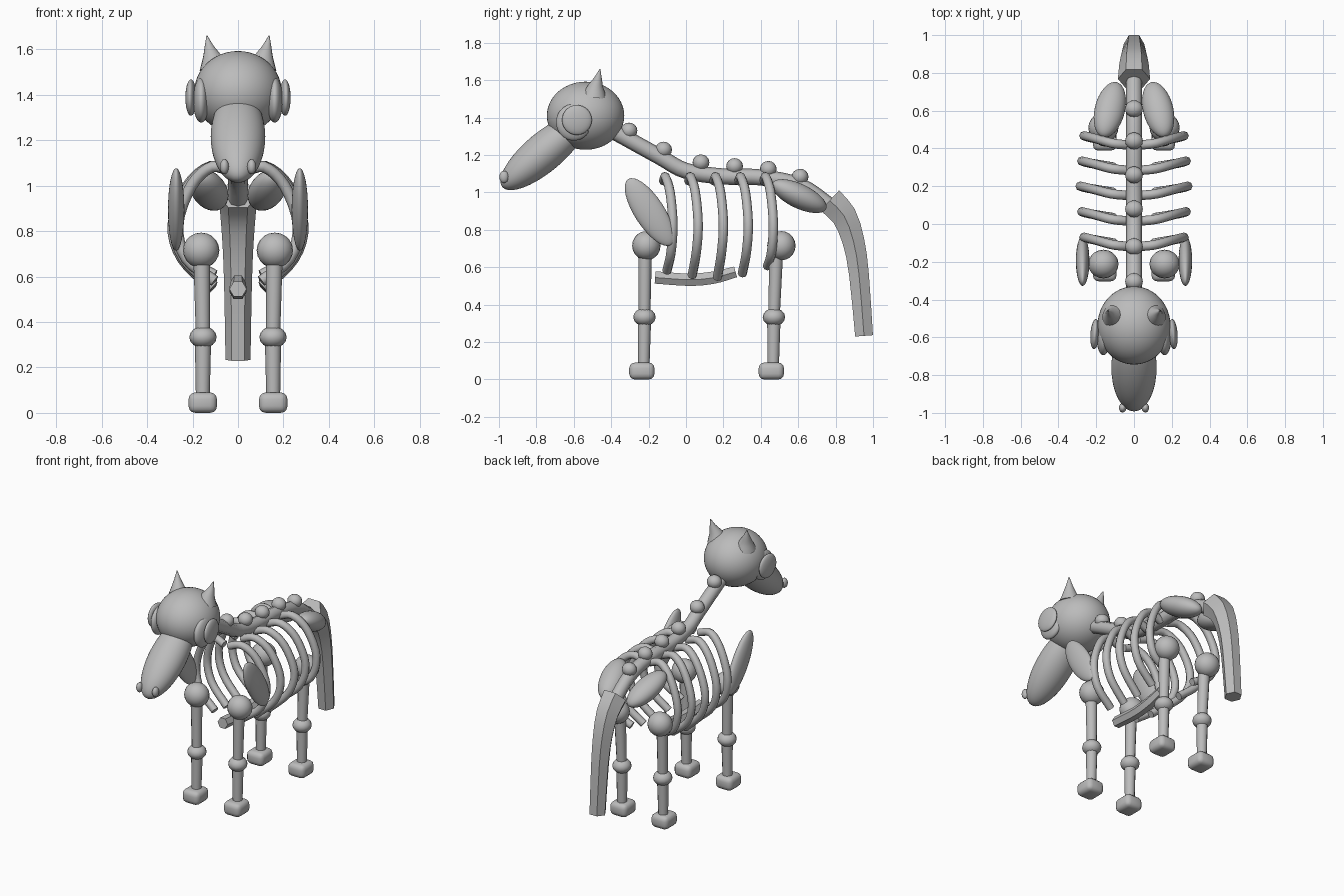
import bpy, bmesh, math
from mathutils import Vector

old = bpy.data.objects.get("Cube")
if old:
    bpy.data.objects.remove(old, do_unlink=True)

mat = bpy.data.materials.new("plain grey")
mat.use_nodes = True
GREY = (0.5, 0.5, 0.5, 1)
mat.diffuse_color = GREY
mat.node_tree.nodes["Principled BSDF"].inputs["Base Color"].default_value = GREY


def finish(name, bm, angle=50):
    bmesh.ops.recalc_face_normals(bm, faces=bm.faces)
    me = bpy.data.meshes.new(name)
    bm.to_mesh(me)
    bm.free()
    me.materials.append(mat)
    ob = bpy.data.objects.new(name, me)
    bpy.context.collection.objects.link(ob)
    bpy.ops.object.select_all(action='DESELECT')
    ob.select_set(True)
    bpy.context.view_layer.objects.active = ob
    bpy.ops.object.shade_smooth_by_angle(angle=math.radians(angle))
    return ob


def blob(name, loc, size, rot=(0, 0, 0), seg=32):
    """Ellipsoid with half sizes and a rotation in degrees."""
    bm = bmesh.new()
    bmesh.ops.create_uvsphere(bm, u_segments=seg, v_segments=seg // 2, radius=1)
    ob = finish(name, bm)
    ob.location, ob.scale = loc, size
    ob.rotation_euler = [math.radians(a) for a in rot]
    return ob


def smooth_path(pts, steps):
    """Catmull-Rom through 4D points (x, y, z, radius)."""
    p = [Vector(q) for q in pts]
    p = [2 * p[0] - p[1]] + p + [2 * p[-1] - p[-2]]
    out = []
    for a, b, c, d in zip(p, p[1:], p[2:], p[3:]):
        for i in range(steps):
            t = i / steps
            out.append(0.5 * (2 * b + (c - a) * t + (2 * a - 5 * b + 4 * c - d) * t**2
                              + (3 * b - a - 3 * c + d) * t**3))
    return out + [p[-2]]


def tube(name, pts, sides=8, side_axis=(1, 0, 0), steps=4, angle=50):
    """Capped tube swept along a path with a radius at each point."""
    path = smooth_path(pts, steps)
    bm = bmesh.new()
    rings = []
    for i, q in enumerate(path):
        t = (path[min(i + 1, len(path) - 1)] - path[max(i - 1, 0)]).to_3d().normalized()
        u = Vector(side_axis)
        u = (u - t * u.dot(t)).normalized()
        v = t.cross(u)
        ring = []
        for k in range(sides):
            a = math.tau * k / sides
            ring.append(bm.verts.new(q.to_3d() + q.w * (u * math.cos(a) + v * math.sin(a))))
        rings.append(ring)
    for r, s in zip(rings, rings[1:]):
        for k in range(sides):
            j = (k + 1) % sides
            bm.faces.new((r[k], r[j], s[j], s[k]))
    bm.faces.new(rings[0])
    bm.faces.new(rings[-1])
    return finish(name, bm, angle)


def hoof(name, loc):
    bm = bmesh.new()
    bmesh.ops.create_cube(bm, size=1)
    bmesh.ops.scale(bm, vec=(0.125, 0.135, 0.09), verts=bm.verts)
    bmesh.ops.bevel(bm, geom=bm.edges[:], offset=0.03, segments=3, profile=0.5, affect='EDGES')
    finish(name, bm).location = loc


# Head and muzzle
blob("head", (0, -0.537, 1.41), (0.193, 0.207, 0.182), seg=48)
blob("muzzle", (0, -0.76, 1.215), (0.12, 0.29, 0.105), (40, 0, 0), 40)

# Spine with vertebrae
tube("spine", [(0, y, z, 0.043) for y, z in
               ((-0.45, 1.36), (-0.33, 1.295), (-0.14, 1.19), (0, 1.115), (0.2, 1.085),
                (0.4, 1.08), (0.61, 1.035), (0.78, 0.92))])
for i, (y, z) in enumerate(((-0.305, 1.33), (-0.12, 1.228), (0.08, 1.16),
                            (0.26, 1.14), (0.44, 1.125), (0.61, 1.083))):
    blob(f"vertebra_{i + 1}", (0, y, z), (0.047, 0.045, 0.043), seg=16)

# Tail and breastbone
tube("tail", [(0, 0.768, 0.957, 0.085), (0, 0.845, 0.875, 0.078), (0, 0.895, 0.74, 0.068),
              (0, 0.925, 0.56, 0.061), (0, 0.952, 0.233, 0.055)], sides=6, steps=2, angle=40)
tube("breastbone", [(0, -0.165, 0.545, 0.038), (0, 0.02, 0.533, 0.038),
                    (0, 0.15, 0.545, 0.038), (0, 0.265, 0.575, 0.034)], sides=6, angle=40)

for s, side in ((1, "left"), (-1, "right")):
    # Eyes, nostrils, ears
    blob(f"eye_socket_{side}", (s * 0.162, -0.6, 1.375), (0.036, 0.095, 0.098))
    blob(f"eye_{side}", (s * 0.207, -0.583, 1.387), (0.024, 0.08, 0.08), (0, 0, s * 4))
    blob(f"nostril_{side}", (s * 0.06, -0.973, 1.083), (0.02, 0.025, 0.033), seg=16)
    tube(f"ear_{side}", [(s * 0.105, -0.49, 1.52, 0.065), (s * 0.115, -0.482, 1.565, 0.042),
                         (s * 0.127, -0.47, 1.61, 0.021), (s * 0.137, -0.46, 1.66, 0.002)],
         sides=16, steps=3)

    # Shoulder blade and hip
    blob(f"shoulder_blade_{side}", (s * 0.272, -0.195, 0.895), (0.036, 0.08, 0.21), (33, 0, 0))
    blob(f"hip_{side}", (s * 0.128, 0.605, 0.98), (0.08, 0.163, 0.065), (-25, 0, s * 14))

    # Ribs sweep slightly back as they bulge outwards
    for i, (y, wide, low) in enumerate(((-0.12, 0.93, 0.58), (0.015, 0.97, 0.555),
                                        (0.15, 1, 0.545), (0.283, 0.97, 0.565),
                                        (0.417, 0.93, 0.605))):
        shape = ((0.02, 1.06, 0), (0.12, 1.083, 0.01), (0.22, 1.0, 0.035), (0.285, 0.83, 0.05),
                 (0.245, 0.68, 0.04), (0.11, low, 0.018))
        tube(f"rib_{i + 1}_{side}", [(s * x * wide, y + back, z, 0.025) for x, z, back in shape],
             side_axis=(0, 1, 0))

    # Legs
    for leg, y, top in (("front", -0.222, 0.01), ("hind", 0.47, 0.04)):
        blob(f"{leg}_upper_joint_{side}", (s * 0.162, y + top, 0.715), (0.08, 0.076, 0.078), seg=20)
        tube(f"{leg}_upper_leg_{side}", [(s * 0.16, y + top / 3, 0.7, 0.037),
                                         (s * 0.154, y, 0.33, 0.031)], sides=12, steps=1)
        blob(f"{leg}_knee_{side}", (s * 0.154, y, 0.333), (0.06, 0.06, 0.048), seg=16)
        tube(f"{leg}_lower_leg_{side}", [(s * 0.154, y, 0.33, 0.036),
                                         (s * 0.155, y - 0.004, 0.05, 0.03)], sides=12, steps=1)
        hoof(f"{leg}_hoof_{side}", (s * 0.155, y - 0.014, 0.045))
